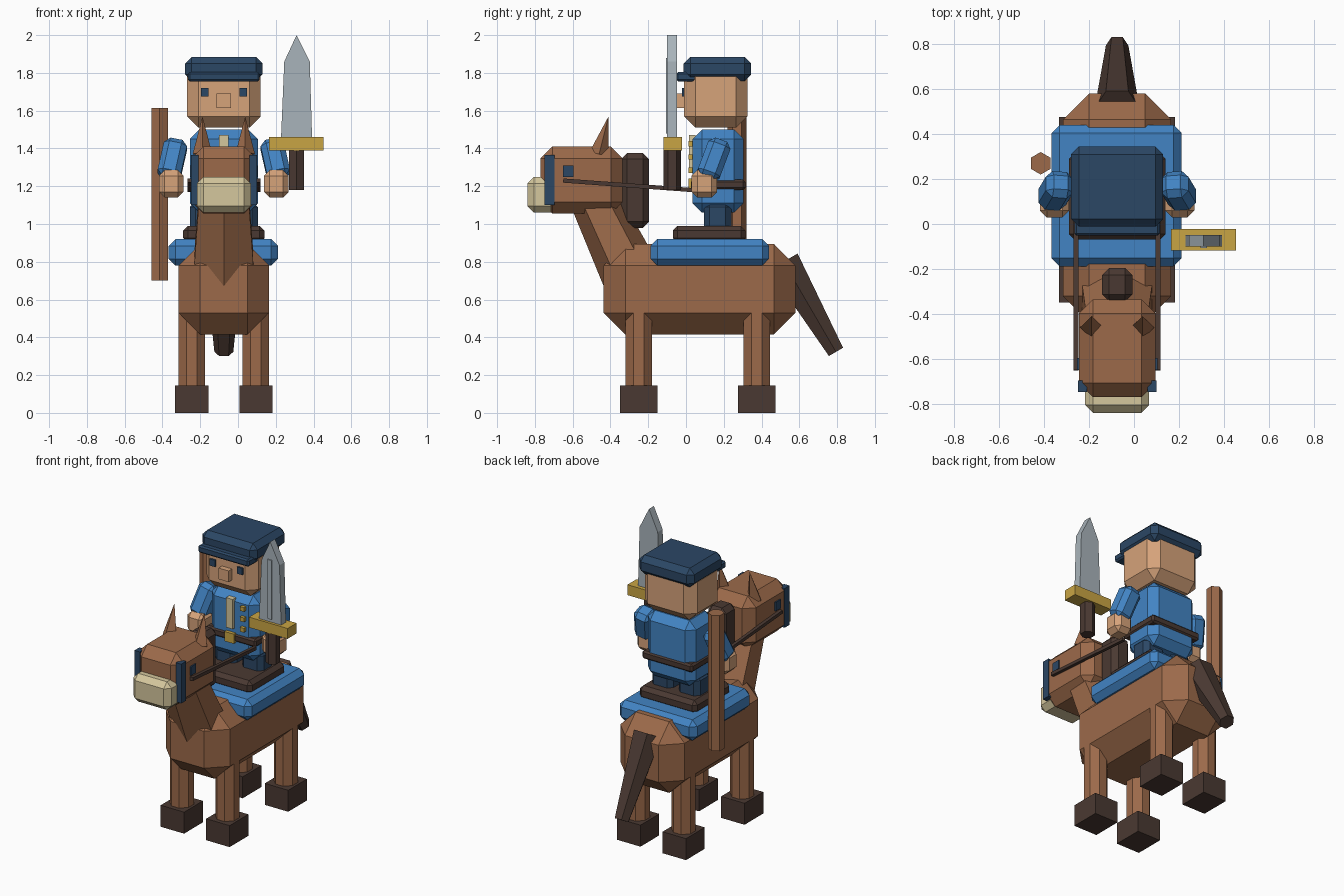
import bpy, bmesh, math
from mathutils import Vector, Matrix

old = bpy.data.objects.get("Cube")
if old:
    bpy.data.objects.remove(old, do_unlink=True)

CX = -0.075  # centre plane of horse and rider


def material(name, hex_code):
    rgb = [int(hex_code[i:i + 2], 16) / 255 for i in (0, 2, 4)]
    lin = [c / 12.92 if c < 0.04 else ((c + 0.055) / 1.055) ** 2.4 for c in rgb]
    mat = bpy.data.materials.new(name)
    mat.use_nodes = True
    mat.diffuse_color = (*lin, 1)
    bsdf = next(n for n in mat.node_tree.nodes if n.type == 'BSDF_PRINCIPLED')
    bsdf.inputs["Base Color"].default_value = (*lin, 1)
    return mat


BROWN = material("chestnut brown", "9C6A4A")
DARK = material("dark leather", "4A3932")
BLUE = material("cloth blue", "4284C4")
NAVY = material("navy", "2B4765")
SKIN = material("skin", "D6A37A")
CREAM = material("cream", "D5C79D")
GOLD = material("gold", "C9A544")
STEEL = material("steel", "A9B4BB")


def finish(name, bm, mat, bevel=0):
    bmesh.ops.recalc_face_normals(bm, faces=bm.faces)
    mesh = bpy.data.meshes.new(name)
    bm.to_mesh(mesh)
    bm.free()
    mesh.materials.append(mat)
    ob = bpy.data.objects.new(name, mesh)
    bpy.context.scene.collection.objects.link(ob)
    if bevel:
        mod = ob.modifiers.new("Chamfer", 'BEVEL')
        mod.width, mod.segments = bevel, 1
    return ob


def frame(a, b):
    """Axes with z from a to b and x kept near world x."""
    z = (b - a).normalized()
    x = (Vector((1, 0, 0)) - z * z.x).normalized()
    return Matrix((x, z.cross(x), z)).transposed()


def box(name, mat, x, y, z, bevel=0):
    """Box from its (low, high) range on each axis."""
    bm = bmesh.new()
    bmesh.ops.create_cube(bm, size=1)
    for v in bm.verts:
        v.co = [(lo + hi) / 2 + c * (hi - lo) for c, (lo, hi) in zip(v.co, (x, y, z))]
    return finish(name, bm, mat, bevel)


def mid(width):
    return (CX - width / 2, CX + width / 2)


def side(s, offset, width):
    """Range on x at an offset left (+1) or right (-1) of the centre plane."""
    c = CX + s * offset
    return (c - width / 2, c + width / 2)


def bar(name, mat, a, b, width, depth, bevel=0):
    """Box laid along the line from a to b."""
    a, b = Vector(a), Vector(b)
    bm = bmesh.new()
    bmesh.ops.create_cube(bm, size=1)
    m = frame(a, b)
    for v in bm.verts:
        v.co = (a + b) / 2 + m @ Vector((v.co.x * width, v.co.y * depth, v.co.z * (b - a).length))
    return finish(name, bm, mat, bevel)


def prism(name, mat, a, b, ra, rb, sides=6, turn=0, wide=1):
    """Tapered prism between two points."""
    a, b = Vector(a), Vector(b)
    m = frame(a, b)
    bm = bmesh.new()
    rings = []
    for p, r in ((a, ra), (b, rb)):
        ring = []
        for i in range(sides):
            t = turn + math.tau * i / sides
            ring.append(bm.verts.new(p + m @ Vector((r * wide * math.cos(t), r * math.sin(t), 0))))
        rings.append(ring)
        bm.faces.new(ring)
    for i in range(sides):
        j = (i + 1) % sides
        bm.faces.new((rings[0][i], rings[0][j], rings[1][j], rings[1][i]))
    bmesh.ops.remove_doubles(bm, verts=bm.verts, dist=0.0001)
    return finish(name, bm, mat)


POINT_FRONT = math.pi / 2
SIDES = ((1, "left"), (-1, "right"))

# Horse trunk, neck, head
box("horse_body", BROWN, mid(0.48), (-0.436, 0.58), (0.415, 0.895), 0.115)
prism("horse_neck", BROWN, (CX, -0.265, 0.675), (CX, -0.51, 1.18), 0.16, 0.125, 6, POINT_FRONT, 1.2)
box("horse_head", BROWN, mid(0.34), (-0.77, -0.335), (1.055, 1.41), 0.062)
box("muzzle", CREAM, mid(0.285), (-0.84, -0.68), (1.06, 1.25), 0.035)
box("mane", DARK, mid(0.135), (-0.345, -0.195), (0.98, 1.375), 0.032)
prism("tail", DARK, (CX, 0.516, 0.80), (CX, 0.794, 0.323), 0.1, 0.05)

for s, label in SIDES:
    # Legs and hooves
    for end, y in (("front", -0.25), ("back", 0.375)):
        box(f"{end}_{label}_leg", BROWN, side(s, 0.17, 0.14), (y - 0.07, y + 0.07), (0.1, 0.58), 0.042)
        box(f"{end}_{label}_hoof", DARK, side(s, 0.17, 0.175), (y - 0.1, y + 0.1), (0, 0.145))
    # Ears, eyes and tack
    ear = CX + s * 0.113
    prism(f"{label}_ear", BROWN, (ear, -0.46, 1.37), (ear, -0.41, 1.57), 0.052, 0, 4)
    box(f"{label}_horse_eye", NAVY, side(s, 0.17, 0.018), (-0.65, -0.595), (1.25, 1.31))
    box(f"{label}_bridle", NAVY, side(s, 0.155, 0.04), (-0.748, -0.695), (1.1, 1.365))
    rein = CX + s * 0.182
    bar(f"{label}_rein", DARK, (rein, -0.65, 1.23), (rein, 0.03, 1.18), 0.022, 0.022)
    # Rider limbs
    box(f"{label}_rider_leg", NAVY, side(s, 0.1, 0.16), (0.095, 0.24), (0.96, 1.12), 0.03)
    bar(f"{label}_sleeve", BLUE, (CX + s * 0.25, 0.185, 1.44), (CX + s * 0.295, 0.11, 1.24), 0.125, 0.125, 0.03)
    box(f"{label}_hand", SKIN, side(s, 0.278, 0.13), (0.03, 0.165), (1.14, 1.285), 0.03)
    box(f"{label}_rider_eye", NAVY, side(s, 0.102, 0.04), (-0.022, -0.005), (1.675, 1.72))

# Saddle
box("saddle_blanket", BLUE, (-0.367, 0.212), (-0.188, 0.44), (0.78, 0.92), 0.036)
box("saddle", DARK, mid(0.43), (-0.07, 0.315), (0.9, 0.99), 0.025)

# Rider torso and jacket details
box("torso", BLUE, mid(0.36), (0.035, 0.305), (1.06, 1.5), 0.05)
box("belt", DARK, mid(0.376), (0.026, 0.314), (1.18, 1.235), 0.012)
box("shirt_front", CREAM, mid(0.05), (0.015, 0.05), (1.27, 1.47))
box("buckle", GOLD, mid(0.07), (0.012, 0.04), (1.175, 1.24))
for i in range(3):
    z = 1.285 + i * 0.07
    box(f"button_{i + 1}", GOLD, (0.005, 0.035), (0.012, 0.04), (z - 0.014, z + 0.014))

# Rider head and cap
box("rider_head", SKIN, mid(0.39), (-0.01, 0.325), (1.51, 1.84), 0.06)
box("nose", SKIN, mid(0.075), (-0.047, 0.0), (1.615, 1.69))
box("cap", NAVY, mid(0.41), (-0.012, 0.345), (1.757, 1.885), 0.035)
box("cap_brim", NAVY, mid(0.38), (-0.052, 0.08), (1.755, 1.805), 0.01)

# Staff on the right
prism("staff", BROWN, (-0.415, 0.27, 0.70), (-0.415, 0.27, 1.615), 0.05, 0.05, 6, POINT_FRONT)

# Sword
bm = bmesh.new()
outline = ((0.228, 1.46), (0.245, 1.86), (0.31, 2.0), (0.38, 1.86), (0.392, 1.46))
face = bm.faces.new([bm.verts.new((x, -0.1, z)) for x, z in outline])
extruded = bmesh.ops.extrude_face_region(bm, geom=[face])["geom"]
bmesh.ops.translate(bm, verts=[g for g in extruded if isinstance(g, bmesh.types.BMVert)], vec=(0, 0.052, 0))
finish("sword_blade", bm, STEEL)
box("blade_ridge", STEEL, (0.295, 0.325), (-0.107, -0.09), (1.48, 1.88))
box("sword_guard", GOLD, (0.165, 0.453), (-0.118, -0.022), (1.39, 1.46))
prism("sword_grip", DARK, (0.31, -0.072, 1.18), (0.31, -0.072, 1.42), 0.046, 0.046, 6, POINT_FRONT)
